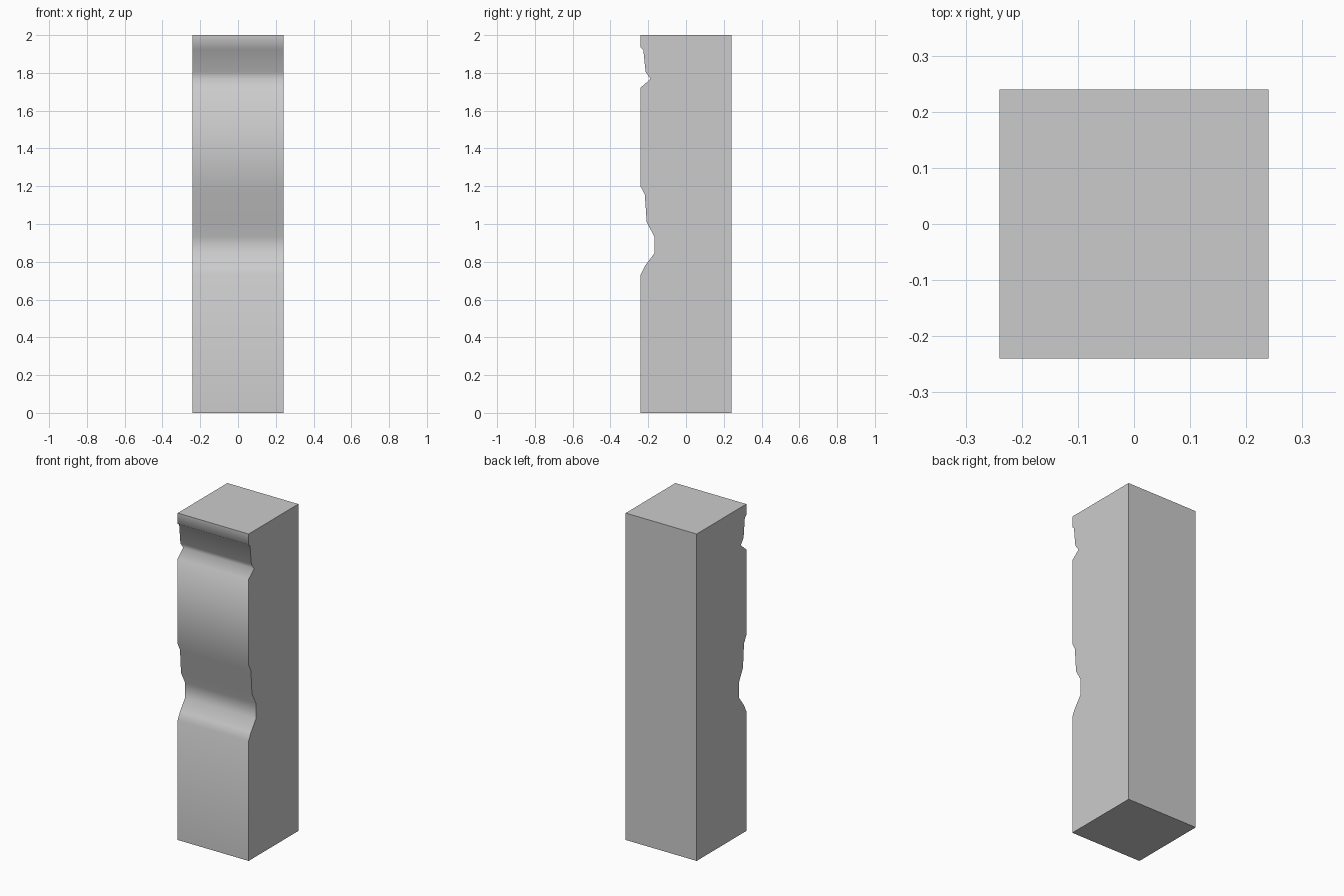
import bpy
import bmesh

if "Cube" in bpy.data.objects:
    bpy.data.objects.remove(bpy.data.objects["Cube"])

HALF = 0.24
HEIGHT = 2.0

# Front profile (y, z) from top to bottom: lip, upper notch, lower hollow
front = [
    (-HALF, HEIGHT), (-HALF, 1.934), (-0.226, 1.922), (-0.214, 1.805),
    (-0.187, 1.768), (-HALF, 1.722), (-HALF, 1.198), (-0.218, 1.155),
    (-0.208, 1.01), (-0.168, 0.934), (-0.168, 0.844), (-0.218, 0.777),
    (-HALF, 0.733), (-HALF, 0.0),
]
back = [(HALF, 0.0), (HALF, HEIGHT)]

# Extrude the side profile across the width
bm = bmesh.new()
side = bm.faces.new([bm.verts.new((-HALF, y, z)) for y, z in front + back])
result = bmesh.ops.extrude_face_region(bm, geom=[side], use_keep_orig=True)
moved = [v for v in result["geom"] if isinstance(v, bmesh.types.BMVert)]
bmesh.ops.translate(bm, verts=moved, vec=(2 * HALF, 0, 0))
bmesh.ops.recalc_face_normals(bm, faces=bm.faces)

# Worn front is smooth, the block's other faces stay flat and sharp
for face in bm.faces:
    face.smooth = face.normal.y < -0.1
for edge in bm.edges:
    edge.smooth = all(f.smooth for f in edge.link_faces)

mesh = bpy.data.meshes.new("notched_pillar")
bm.to_mesh(mesh)
bm.free()
pillar = bpy.data.objects.new("notched_pillar", mesh)
bpy.context.collection.objects.link(pillar)
